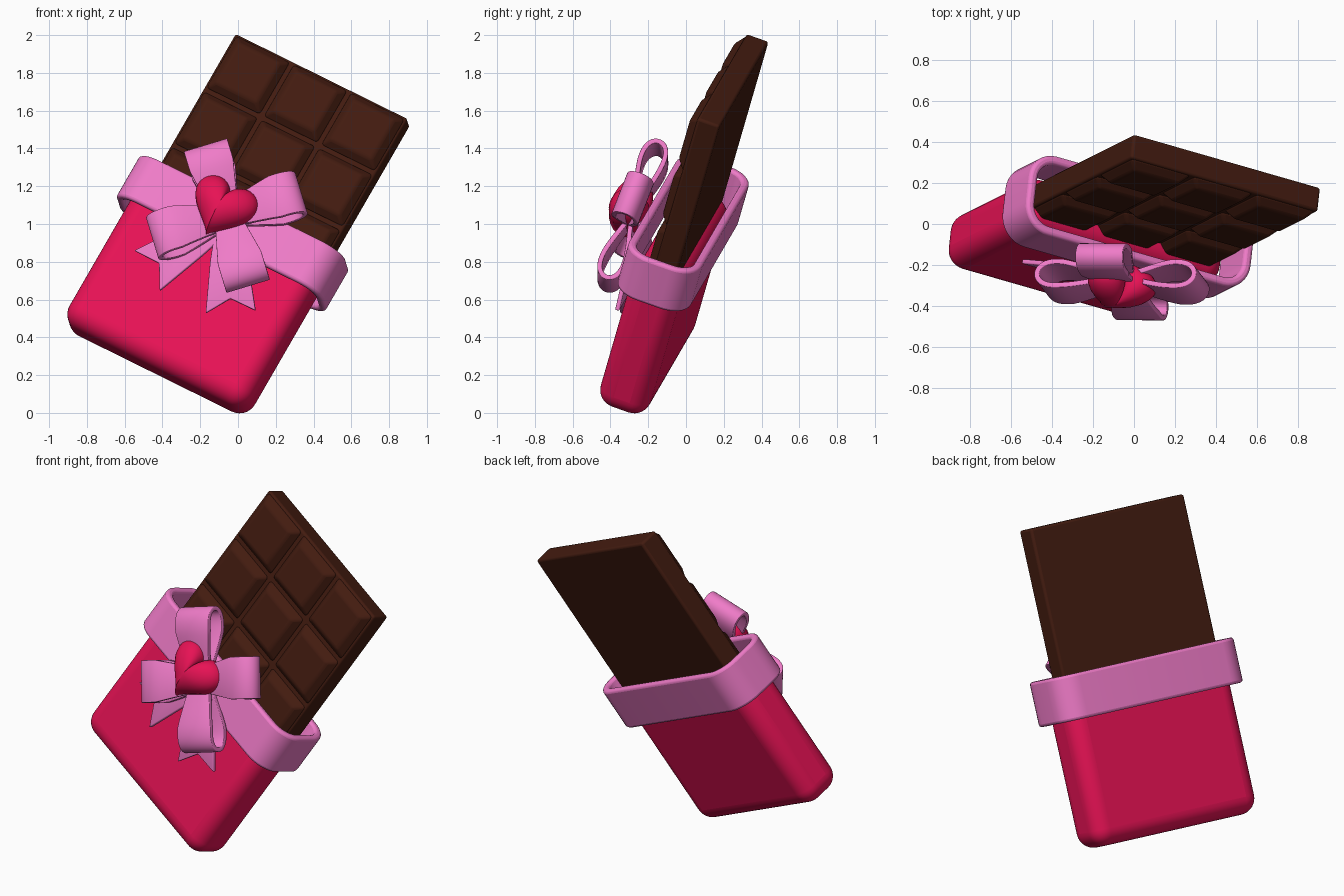
import bpy, bmesh, math
from mathutils import Matrix, Vector

if "Cube" in bpy.data.objects:
    bpy.data.objects.remove(bpy.data.objects["Cube"])

# Tilted gift frame: local x = width, y = length, z = out of the front face
U = Vector((0.87, -0.25, -0.43)).normalized()
V = Vector((0.484, 0.244, 0.841))
V = (V - U * V.dot(U)).normalized()
N = U.cross(V)
FRAME = Matrix.Translation((0, 0, 1)) @ Matrix((U, V, N)).transposed().to_4x4()
BOW_Y = -0.06


def material(name, col):
    m = bpy.data.materials.new(name)
    m.diffuse_color = (*col, 1)
    m.use_nodes = True
    m.node_tree.nodes["Principled BSDF"].inputs["Base Color"].default_value = m.diffuse_color
    return m


BROWN = material("chocolate", (0.055, 0.011, 0.005))
RED = material("red", (0.80, 0.006, 0.09))
PINK = material("pink", (0.87, 0.20, 0.58))


def finish(name, bm, mat, bevel=0, seg=3, solid=0, angle=35):
    bmesh.ops.recalc_face_normals(bm, faces=bm.faces)
    me = bpy.data.meshes.new(name)
    bm.to_mesh(me)
    bm.free()
    ob = bpy.data.objects.new(name, me)
    bpy.context.collection.objects.link(ob)
    ob.matrix_world = FRAME
    me.materials.append(mat)
    if solid:
        s = ob.modifiers.new("thickness", "SOLIDIFY")
        s.thickness, s.offset = solid, 0
    if bevel:
        b = ob.modifiers.new("round", "BEVEL")
        b.width, b.segments, b.limit_method = bevel, seg, "ANGLE"
        b.angle_limit = math.radians(40)
    bpy.ops.object.select_all(action="DESELECT")
    ob.select_set(True)
    bpy.context.view_layer.objects.active = ob
    bpy.ops.object.shade_smooth_by_angle(angle=math.radians(angle))
    return ob


def box(bm, lo, hi, inset=0):
    """Box between two corners; inset tapers its front face."""
    vs = bmesh.ops.create_cube(bm, size=1)["verts"]
    lo, hi = Vector(lo), Vector(hi)
    mid, size = (lo + hi) / 2, hi - lo
    for v in vs:
        front = v.co.z > 0
        v.co = Vector([mid[i] + v.co[i] * size[i] for i in range(3)])
        if front:
            for i in (0, 1):
                v.co[i] -= math.copysign(inset, v.co[i] - mid[i])


# Chocolate bar: slab with bevelled squares
bm = bmesh.new()
W, TOP, CELL = 0.525, 0.92, 0.35
box(bm, (-W, -0.3, -0.09), (W, TOP, 0.035))
for c in range(3):
    for r in range(3):
        x, y = -W + c * CELL, TOP - r * CELL
        box(bm, (x + 0.006, y - CELL + 0.006, 0.03), (x + CELL - 0.006, y - 0.006, 0.078), 0.045)
finish("chocolate_bar", bm, BROWN, 0.014)

# Red wrapper
bm = bmesh.new()
box(bm, (-0.56, -0.92, -0.14), (0.56, -0.06, 0.14))
finish("wrapper", bm, RED, 0.095, 8)


# Ribbon band around the wrapper
def rounded_rect(a, b, r, n=8):
    pts = []
    for k, (sx, sy) in enumerate(((1, 1), (-1, 1), (-1, -1), (1, -1))):
        for i in range(n + 1):
            t = (k + i / n) * math.pi / 2
            pts.append((sx * (a - r) + r * math.cos(t), sy * (b - r) + r * math.sin(t)))
    return pts


bm = bmesh.new()
outer, inner = rounded_rect(0.63, 0.205, 0.14), rounded_rect(0.585, 0.16, 0.095)
rings = [[bm.verts.new((x, y, z)) for x, z in p]
         for p, y in ((outer, -0.19), (outer, 0.07), (inner, 0.07), (inner, -0.19))]
for k in range(4):
    A, B = rings[k], rings[(k + 1) % 4]
    for i in range(len(A)):
        j = (i + 1) % len(A)
        bm.faces.new((A[i], A[j], B[j], B[i]))
finish("ribbon_band", bm, PINK, 0.016)

# Four bow loops on the diagonals
STEPS = 40
for k in range(4):
    ang = math.radians(45 + 90 * k)
    d = Vector((math.cos(ang), math.sin(ang), 0))
    side = Vector((-d.y, d.x, 0))
    bm = bmesh.new()
    rows = []
    for i in range(STEPS):
        t = 2 * math.pi * (i + 0.5) / STEPS
        r = 0.40 * math.sin(t / 2) ** 0.8
        p = Vector((0, BOW_Y, 0.285)) + d * r + Vector((0, 0, 0.062 * math.sin(t)))
        w = min(0.12, 0.065 + 0.2 * r)
        rows.append((bm.verts.new(p - side * w), bm.verts.new(p + side * w)))
    for i in range(STEPS):
        a, b = rows[i], rows[(i + 1) % STEPS]
        bm.faces.new((a[0], a[1], b[1], b[0]))
    finish("bow_loop_%d" % (k + 1), bm, PINK, 0.008, 2, 0.026)

# Two notched ribbon tails
for s, label in ((-1, "left"), (1, "right")):
    d = Vector((s * 0.504, -0.864, 0))
    side = Vector((-d.y, d.x, 0))
    L = 0.505
    o = Vector((0, BOW_Y, 0))
    bm = bmesh.new()
    rows = []
    for f, w, z in ((0, 0.06, 0.225), (0.45, 0.1, 0.215), (1, 0.133, 0.18)):
        notch = 0.075 if f == 1 else 0
        rows.append([bm.verts.new(o + d * (L * f - (notch if q == 0 else 0)) + side * w * q
                                  + Vector((0, 0, z))) for q in (-1, 0, 1)])
    for a, b in zip(rows, rows[1:]):
        for q in (0, 1):
            bm.faces.new((a[q], a[q + 1], b[q + 1], b[q]))
    finish("bow_tail_" + label, bm, PINK, 0.006, 2, 0.024)

# Puffy heart in the middle of the bow
bm = bmesh.new()
M, K = 64, 12
C = Vector((-0.035, BOW_Y + 0.01, 0.315))


def heart(t):
    return (0.18 * math.sin(t) ** 3,
            0.0118 * (13 * math.cos(t) - 4.5 * math.cos(2 * t) - 2 * math.cos(3 * t) - 0.6 * math.cos(4 * t)) + 0.02)


poles = [bm.verts.new(C + Vector((0, 0, z))) for z in (-0.11, 0.11)]
rings = []
for k in range(1, K):
    ph = -math.pi / 2 + math.pi * k / K
    rings.append([bm.verts.new(C + Vector((*(math.cos(ph) * c for c in heart(2 * math.pi * i / M)),
                                           0.11 * math.sin(ph)))) for i in range(M)])
for i in range(M):
    j = (i + 1) % M
    bm.faces.new((poles[0], rings[0][i], rings[0][j]))
    bm.faces.new((poles[1], rings[-1][i], rings[-1][j]))
    for a, b in zip(rings, rings[1:]):
        bm.faces.new((a[i], a[j], b[j], b[i]))
finish("heart", bm, RED, angle=60)
